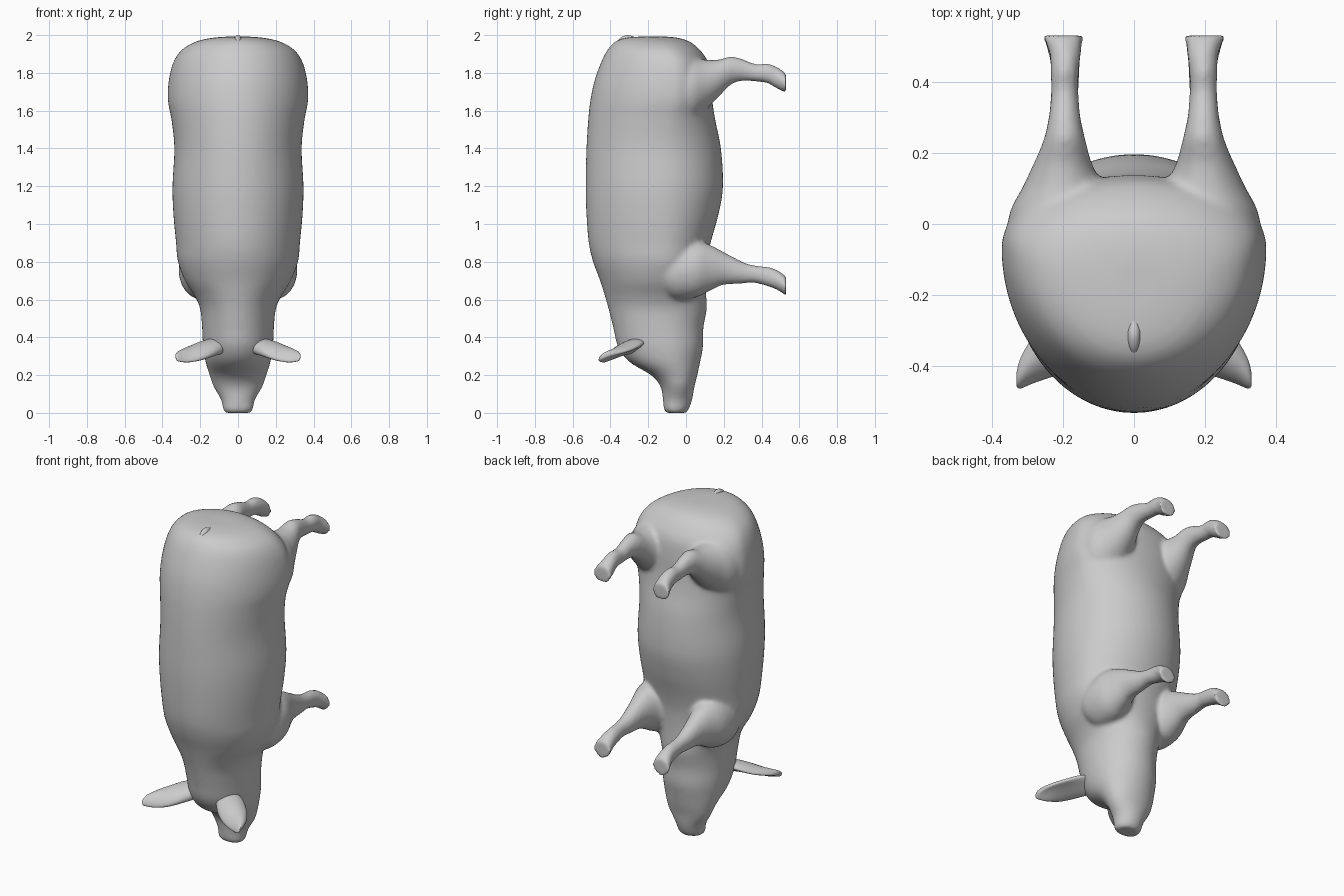
import bpy, bmesh, math
from mathutils import Vector


def smooth_path(rows, steps):
    """Catmull-Rom interpolation of section rows."""
    out = []
    for i in range(len(rows) - 1):
        p0, p1, p2 = rows[max(i - 1, 0)], rows[i], rows[i + 1]
        p3 = rows[min(i + 2, len(rows) - 1)]
        for s in range(steps):
            t = s / steps
            out.append([0.5 * (2 * b + (c - a) * t + (2 * a - 5 * b + 4 * c - d) * t * t
                               + (3 * b - a - 3 * c + d) * t ** 3)
                        for a, b, c, d in zip(p0, p1, p2, p3)])
    return out + [list(rows[-1])]


def loft(bm, rows, ring, n=40, steps=4):
    """Closed skin through rings; ring(row, cos, sin) gives a point."""
    loops = []
    for row in smooth_path(rows, steps):
        angles = [2 * math.pi * k / n for k in range(n)]
        loops.append([bm.verts.new(ring(row, math.cos(a), math.sin(a))) for a in angles])
    faces = [bm.faces.new((a[k], a[(k + 1) % n], b[(k + 1) % n], b[k]))
             for a, b in zip(loops, loops[1:]) for k in range(n)]
    faces += [bm.faces.new(loops[0]), bm.faces.new(loops[-1])]
    bmesh.ops.recalc_face_normals(bm, faces=faces)


def finish(bm, name):
    mesh = bpy.data.meshes.new(name)
    bm.to_mesh(mesh)
    bm.free()
    obj = bpy.data.objects.new(name, mesh)
    bpy.context.collection.objects.link(obj)
    bpy.ops.object.select_all(action='DESELECT')
    obj.select_set(True)
    bpy.context.view_layer.objects.active = obj
    bpy.ops.object.shade_smooth_by_angle(angle=math.radians(50))
    return obj


# Torso and head: z, back y, belly y, widest y, half width
torso = [
    (0.0, -0.105, 0.0, -0.06, 0.068), (0.02, -0.118, 0.015, -0.06, 0.08),
    (0.07, -0.122, 0.033, -0.05, 0.09), (0.14, -0.135, 0.045, -0.04, 0.13),
    (0.20, -0.185, 0.06, -0.05, 0.15), (0.27, -0.30, 0.075, -0.08, 0.172),
    (0.35, -0.36, 0.09, -0.10, 0.185), (0.45, -0.385, 0.092, -0.12, 0.19),
    (0.55, -0.41, 0.11, -0.13, 0.20), (0.62, -0.43, 0.107, -0.13, 0.23),
    (0.70, -0.455, 0.105, -0.13, 0.28), (0.80, -0.492, 0.11, -0.12, 0.318),
    (0.90, -0.515, 0.13, -0.12, 0.328), (1.05, -0.527, 0.172, -0.12, 0.342),
    (1.20, -0.531, 0.196, -0.12, 0.347), (1.40, -0.527, 0.185, -0.12, 0.337),
    (1.55, -0.518, 0.155, -0.10, 0.352), (1.65, -0.507, 0.14, -0.07, 0.371),
    (1.75, -0.487, 0.135, -0.06, 0.368), (1.85, -0.452, 0.12, -0.07, 0.345),
    (1.92, -0.417, 0.075, -0.10, 0.30), (1.965, -0.375, 0.02, -0.13, 0.225),
    (1.985, -0.32, -0.04, -0.16, 0.14), (1.992, -0.25, -0.10, -0.17, 0.06)]


def torso_ring(r, c, s):
    z, back, belly, mid, half = r
    return (half * c, mid + s * ((belly - mid) if s > 0 else (mid - back)), z)


# Legs: y, z, z radius, x, x radius
front_leg = [
    (-0.14, 0.75, 0.10, 0.18, 0.10), (-0.06, 0.75, 0.15, 0.185, 0.125),
    (0.05, 0.76, 0.15, 0.19, 0.12), (0.13, 0.768, 0.12, 0.195, 0.085),
    (0.20, 0.765, 0.087, 0.195, 0.062), (0.30, 0.742, 0.058, 0.195, 0.045),
    (0.36, 0.735, 0.047, 0.195, 0.039), (0.43, 0.722, 0.052, 0.193, 0.040),
    (0.48, 0.705, 0.053, 0.195, 0.046), (0.53, 0.672, 0.052, 0.20, 0.058)]
hind_leg = [
    (-0.14, 1.70, 0.14, 0.20, 0.12), (-0.06, 1.70, 0.18, 0.20, 0.155),
    (0.03, 1.71, 0.17, 0.21, 0.14), (0.10, 1.735, 0.135, 0.20, 0.115),
    (0.17, 1.77, 0.10, 0.20, 0.082), (0.24, 1.813, 0.074, 0.195, 0.058),
    (0.30, 1.815, 0.058, 0.195, 0.045), (0.37, 1.80, 0.047, 0.195, 0.039),
    (0.43, 1.798, 0.052, 0.195, 0.040), (0.48, 1.775, 0.058, 0.193, 0.045),
    (0.53, 1.745, 0.052, 0.20, 0.058)]

body_bm = bmesh.new()
loft(body_bm, torso, torso_ring, n=64)
for side in (-1, 1):
    for leg in (front_leg, hind_leg):
        loft(body_bm, leg, lambda r, c, s: (side * (r[3] + r[4] * c), r[0], r[1] + r[2] * s))

# Fuse torso and legs into one soft skin
body = finish(body_bm, "pig_body")
fuse = body.modifiers.new("fuse", 'REMESH')
fuse.mode = 'VOXEL'
fuse.voxel_size = 0.012
fuse.use_smooth_shade = True
relax = body.modifiers.new("relax", 'SMOOTH')
relax.factor = 0.5
relax.iterations = 8

# Ears: centre x, y, z, half width, half thickness, cupping
ear = [
    (0.08, -0.27, 0.355, 0.06, 0.035, 0.0), (0.13, -0.30, 0.35, 0.088, 0.034, 0.005),
    (0.19, -0.33, 0.34, 0.10, 0.03, 0.015), (0.25, -0.365, 0.325, 0.086, 0.024, 0.02),
    (0.29, -0.395, 0.315, 0.068, 0.02, 0.018), (0.32, -0.425, 0.305, 0.045, 0.016, 0.01),
    (0.33, -0.437, 0.30, 0.02, 0.01, 0.0)]
across, up = Vector((0, 0.91, 0.41)), Vector((0, -0.41, 0.91))


def ear_ring(r, c, s, side):
    p = Vector(r[:3]) + across * r[3] * c + up * (r[4] * s - r[5] * c * c)
    return (side * p.x, p.y, p.z)


for side, label in ((-1, "left"), (1, "right")):
    ear_bm = bmesh.new()
    loft(ear_bm, ear, lambda r, c, s: ear_ring(r, c, s, side), n=32)
    finish(ear_bm, label + "_ear")

# Tail: y, z, half width, half height
tail = [(-0.22, 1.968, 0.012, 0.012), (-0.27, 1.968, 0.016, 0.022),
        (-0.31, 1.974, 0.02, 0.026), (-0.345, 1.965, 0.016, 0.022),
        (-0.37, 1.952, 0.006, 0.01)]
tail_bm = bmesh.new()
loft(tail_bm, tail, lambda r, c, s: (r[2] * c, r[0], r[1] + r[3] * s), n=20)
finish(tail_bm, "tail")
